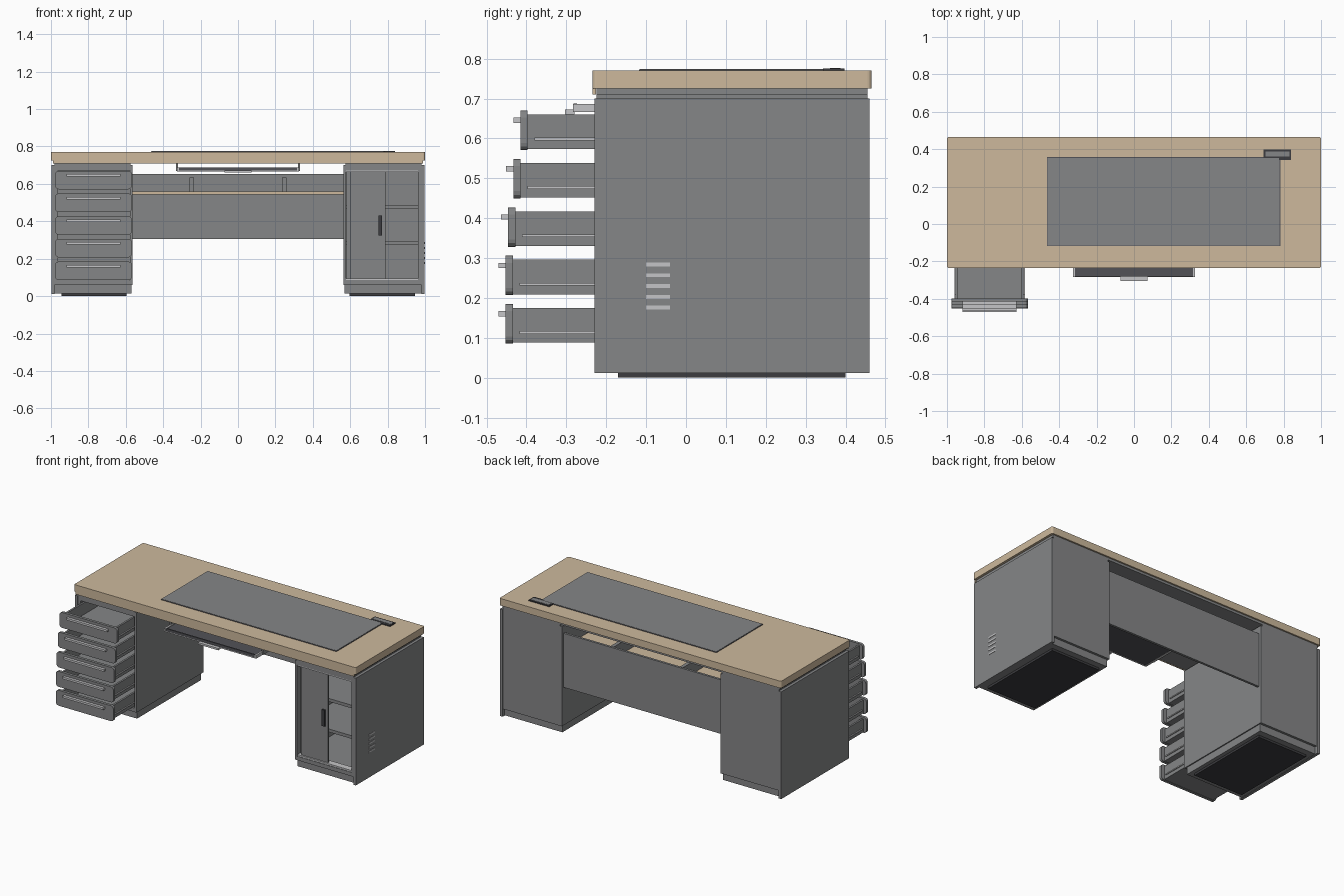
import bpy, bmesh
from mathutils import Vector


def material(name, r, g, b):
    m = bpy.data.materials.new(name)
    m.diffuse_color = (r, g, b, 1)
    return m


GREY = material("steel grey", 0.235, 0.24, 0.245)
DARK = material("dark grey", 0.085, 0.085, 0.095)
BLACK = material("foot black", 0.045, 0.045, 0.05)
LIGHT = material("light metal", 0.56, 0.56, 0.57)
WOOD = material("pale wood", 0.61, 0.485, 0.335)


def boxes(name, mat, items, round_axis=None, radius=0.0):
    """One object from boxes (x0, x1, y0, y1, z0, z1); edges along round_axis may be rounded."""
    bm = bmesh.new()
    for x0, x1, y0, y1, z0, z1 in items:
        verts = bmesh.ops.create_cube(bm, size=1)["verts"]
        for v in verts:
            v.co = Vector(((x0 + x1) / 2 + v.co.x * (x1 - x0),
                           (y0 + y1) / 2 + v.co.y * (y1 - y0),
                           (z0 + z1) / 2 + v.co.z * (z1 - z0)))
    if round_axis is not None:
        edges = [e for e in bm.edges
                 if abs((e.verts[0].co - e.verts[1].co).normalized()[round_axis]) > 0.99]
        bmesh.ops.bevel(bm, geom=edges, offset=radius, segments=3, profile=0.5, affect='EDGES')
    me = bpy.data.meshes.new(name)
    bm.to_mesh(me)
    bm.free()
    me.materials.append(mat)
    ob = bpy.data.objects.new(name, me)
    bpy.context.collection.objects.link(ob)
    return ob


def mirrored(b):
    """The box and its copy on the other side of x = 0."""
    return [b, (-b[1], -b[0]) + tuple(b[2:])]


# Desktop with front lip and grey underlay
boxes("desktop", WOOD, [(-1, 1, -0.235, 0.465, 0.725, 0.77)], 2, 0.01)
boxes("desktop_lip", WOOD, [(-0.99, 0.99, -0.235, -0.226, 0.71, 0.727)])
boxes("desktop_underlay", GREY, [(-0.985, 0.985, -0.225, 0.455, 0.71, 0.726)])

# Pedestal shells: outer panel, inner panel, back, top, floor, plinth
shell = []
for b in [(0.98, 0.998, -0.23, 0.46, 0.012, 0.70),
          (0.962, 0.982, -0.225, 0.455, 0.06, 0.70),
          (0.563, 0.578, -0.225, 0.455, 0.06, 0.70),
          (0.578, 0.962, 0.44, 0.455, 0.06, 0.70),
          (0.578, 0.962, -0.225, 0.44, 0.672, 0.70),
          (0.563, 0.982, -0.225, 0.455, 0.06, 0.085),
          (0.57, 0.982, -0.21, 0.44, 0.014, 0.06),
          (0.575, 0.98, -0.225, 0.455, 0.69, 0.712)]:
    shell += mirrored(b)
boxes("pedestals", GREY, shell)
boxes("pedestal_feet", BLACK, mirrored((0.595, 0.945, -0.17, 0.40, 0, 0.016)))

# Modesty panel, under-top shelf and its dividers
boxes("modesty_panel", GREY, [(-0.565, 0.565, 0.425, 0.44, 0.305, 0.652)])
boxes("shelf", WOOD, [(-0.565, 0.565, 0.12, 0.425, 0.543, 0.56)])
boxes("shelf_dividers", GREY, mirrored((0.235, 0.258, 0.13, 0.425, 0.56, 0.635)))

# Five open drawers, each pulled out a different amount
for i, y in enumerate([-0.415, -0.433, -0.446, -0.452, -0.452]):
    t = 0.67 - i * 0.1213
    n = str(i + 1)
    back = y + 0.56
    boxes("drawer_front_" + n, GREY, [(-0.977, -0.568, y, y + 0.018, t - 0.099, t)], 1, 0.018)
    lo, hi = t - 0.097, t - 0.01
    boxes("drawer_box_" + n, GREY, [
        (-0.955, -0.943, y + 0.018, back, lo, hi),
        (-0.602, -0.59, y + 0.018, back, lo, hi),
        (-0.943, -0.602, back - 0.012, back, lo, hi),
        (-0.943, -0.602, y + 0.018, back - 0.012, lo, lo + 0.012)])
    boxes("drawer_handle_" + n, LIGHT,
          [(-0.918, -0.628, y - 0.018, y + 0.001, t - 0.031, t - 0.018)])
    boxes("drawer_runner_" + n, LIGHT, [
        (-0.961, -0.954, y + 0.035, 0.2, t - 0.075, t - 0.068),
        (-0.591, -0.584, y + 0.035, 0.2, t - 0.075, t - 0.068)])

# Cupboard: sliding doors, inner shelves, tracks and pull
boxes("sliding_doors", GREY, [(0.60, 0.788, -0.212, -0.202, 0.095, 0.668),
                              (0.58, 0.77, -0.195, -0.185, 0.095, 0.668)])
boxes("cupboard_shelves", GREY, [(0.578, 0.962, -0.175, 0.44, z, z + 0.02)
                                 for z in (0.272, 0.468)])
boxes("door_tracks", LIGHT, [(0.578, 0.962, -0.222, -0.18, 0.664, 0.673),
                             (0.578, 0.962, -0.222, -0.18, 0.085, 0.095)])
boxes("door_pull", BLACK, [(0.75, 0.77, -0.222, -0.211, 0.325, 0.43)])

# Keyboard tray with light rim, hangers and pull
boxes("tray_base", DARK, [(-0.315, 0.315, -0.275, 0.08, 0.667, 0.683)])
boxes("tray_rim", LIGHT, [(-0.322, 0.322, -0.283, -0.274, 0.666, 0.672),
                          (-0.327, -0.315, -0.283, 0.08, 0.666, 0.687),
                          (0.315, 0.327, -0.283, 0.08, 0.666, 0.687)])
boxes("tray_front", DARK, [(-0.315, 0.315, -0.282, -0.273, 0.672, 0.688)])
boxes("tray_hangers", GREY, mirrored((0.322, 0.332, -0.22, 0.08, 0.668, 0.711)))
boxes("tray_pull", LIGHT, [(-0.072, 0.072, -0.304, -0.28, 0.66, 0.672)])

# Desk mat with a dark border, and a small cable cover
boxes("desk_mat_border", DARK, [(-0.466, 0.782, -0.118, 0.357, 0.769, 0.773)])
boxes("desk_mat", GREY, [(-0.463, 0.779, -0.115, 0.354, 0.772, 0.7745)])
boxes("cable_cover_frame", BLACK, [(0.693, 0.78, 0.352, 0.398, 0.769, 0.7755),
                                   (0.775, 0.84, 0.343, 0.398, 0.769, 0.7755)])
boxes("cable_cover", GREY, [(0.702, 0.831, 0.361, 0.388, 0.775, 0.777)])

# Ventilation slots on the right side
boxes("side_vents", LIGHT, [(0.997, 1.0, -0.10, -0.04, 0.171 + k * 0.027, 0.181 + k * 0.027)
                            for k in range(5)])
